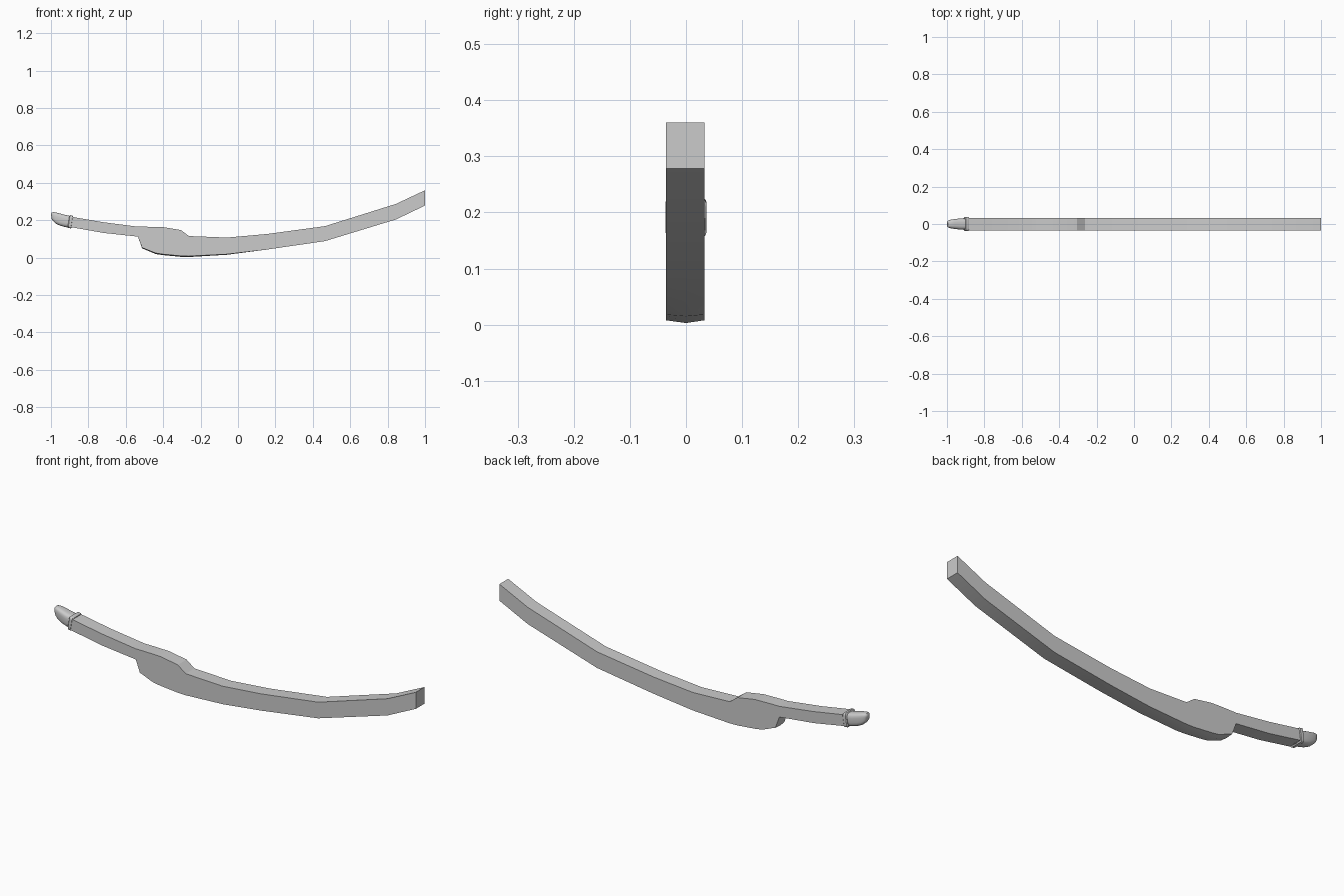
import bpy, bmesh, math

cube = bpy.data.objects.get("Cube")
if cube:
    bpy.data.objects.remove(cube, do_unlink=True)


def make_material(name, value):
    mat = bpy.data.materials.new(name)
    mat.use_nodes = True
    colour = (value, value, value, 1)
    mat.diffuse_color = colour
    mat.node_tree.nodes["Principled BSDF"].inputs["Base Color"].default_value = colour
    return mat


grey = make_material("plain grey", 0.6)


def loft(name, rings, angle):
    """Skin a list of equal-length point rings and cap both ends."""
    bm = bmesh.new()
    loops = [[bm.verts.new(p) for p in ring] for ring in rings]
    n = len(loops[0])
    for a, b in zip(loops, loops[1:]):
        for i in range(n):
            j = (i + 1) % n
            bm.faces.new((a[i], a[j], b[j], b[i]))
    bm.faces.new(loops[0])
    bm.faces.new(loops[-1])
    bmesh.ops.recalc_face_normals(bm, faces=bm.faces)
    mesh = bpy.data.meshes.new(name)
    bm.to_mesh(mesh)
    bm.free()
    mesh.materials.append(grey)
    obj = bpy.data.objects.new(name, mesh)
    bpy.context.collection.objects.link(obj)
    bpy.ops.object.select_all(action="DESELECT")
    obj.select_set(True)
    bpy.context.view_layer.objects.active = obj
    bpy.ops.object.shade_smooth_by_angle(angle=math.radians(angle))
    return obj


# Curved bar: x, top height, bottom height, depth of the keel along the underside
stations = [
    (-0.895, 0.219, 0.163, 0), (-0.72, 0.189, 0.132, 0), (-0.535, 0.165, 0.112, 0),
    (-0.513, 0.165, 0.053, 0.003), (-0.495, 0.165, 0.046, 0.004),
    (-0.44, 0.164, 0.024, 0.005), (-0.40, 0.163, 0.018, 0.005),
    (-0.305, 0.147, 0.009, 0.005), (-0.262, 0.115, 0.008, 0.005),
    (-0.06, 0.107, 0.018, 0.003), (0.155, 0.126, 0.043, 0), (0.465, 0.168, 0.088, 0),
    (0.845, 0.287, 0.204, 0), (1.0, 0.36, 0.278, 0),
]
FRONT, BACK = -0.036, 0.033
loft("curved_bar", [
    [(x, FRONT, top), (x, BACK, top), (x, BACK, low), (x, 0, low - keel), (x, FRONT, low)]
    for x, top, low, keel in stations], 20)


def rounded_ring(x, z, half_y, half_z, lean, power, sides=20):
    """Rounded box outline, with its upper side leaning along x."""
    ring = []
    for i in range(sides):
        t = 2 * math.pi * (i + 0.5) / sides
        c, s = math.cos(t), math.sin(t)
        y = math.copysign(abs(c) ** power, c) * half_y
        h = math.copysign(abs(s) ** power, s) * half_z
        ring.append((x + lean * h, y, z + h))
    return ring


# Raised collar where the bar meets the end cap
loft("end_collar", [rounded_ring(x, z, y, h, 0.15, 0.25) for x, z, y, h in [
    (-0.906, 0.193, 0.034, 0.031), (-0.903, 0.193, 0.037, 0.034),
    (-0.889, 0.190, 0.037, 0.034), (-0.886, 0.190, 0.034, 0.031)]], 40)

# Rounded end cap
loft("end_cap", [rounded_ring(x, z, y, h, -0.15, 0.6) for x, z, y, h in [
    (-0.890, 0.191, 0.030, 0.031), (-0.925, 0.196, 0.030, 0.034),
    (-0.955, 0.204, 0.027, 0.034), (-0.978, 0.212, 0.023, 0.031),
    (-0.991, 0.218, 0.019, 0.024), (-0.998, 0.220, 0.012, 0.014)]], 50)
